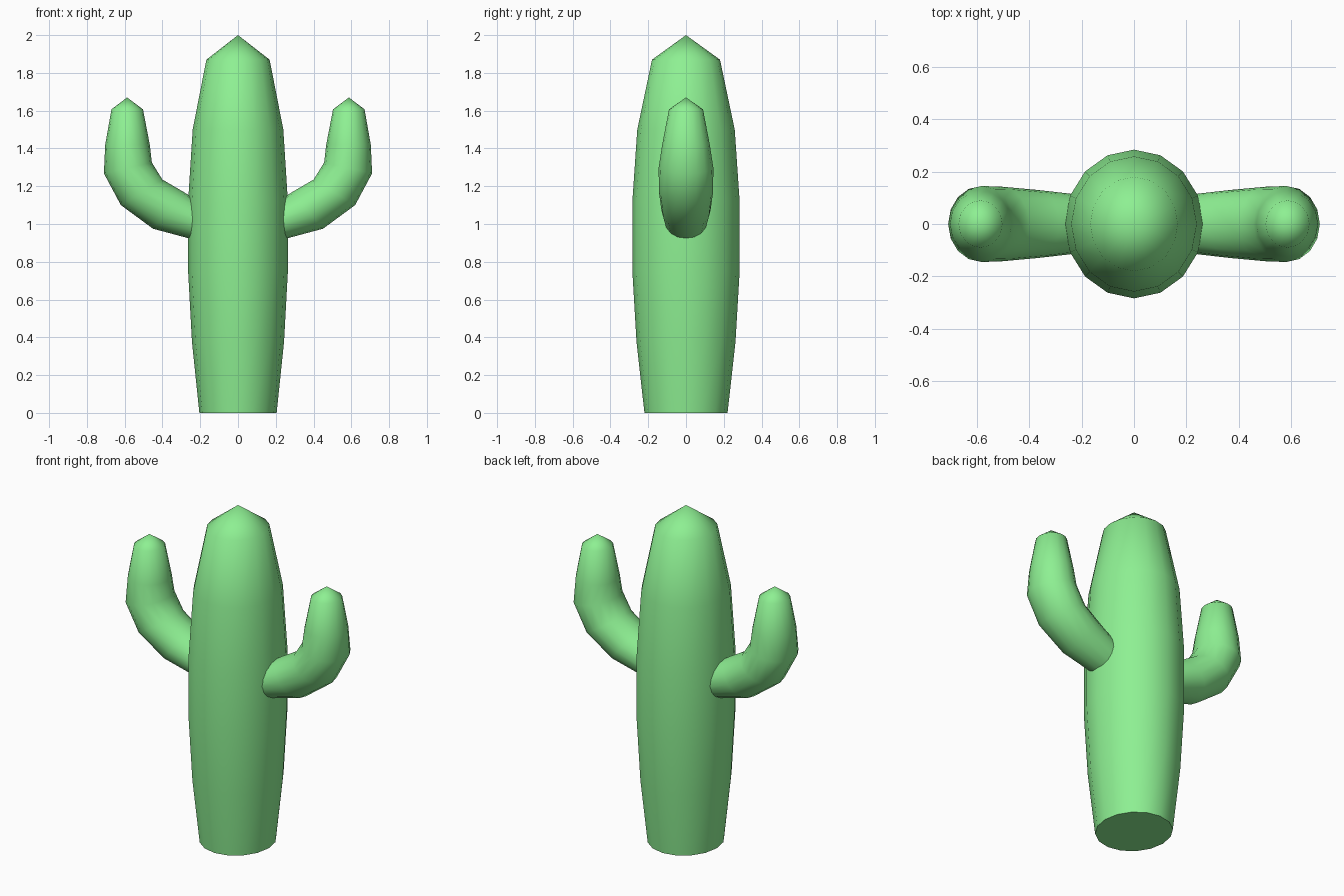
import bpy, bmesh, math
from mathutils import Vector

if "Cube" in bpy.data.objects:
    bpy.data.objects.remove(bpy.data.objects["Cube"])

SIDES = 16

green = bpy.data.materials.new("cactus_green")
green.diffuse_color = (0.27, 0.87, 0.29, 1)
green.use_nodes = True
green.node_tree.nodes["Principled BSDF"].inputs["Base Color"].default_value = green.diffuse_color


def loft(name, rings, tip):
    """Skin elliptical rings (centre, half-axis in xz, half-width in y) up to a pointed tip."""
    bm = bmesh.new()
    loops = []
    for c, u, ry in rings:
        loop = []
        for i in range(SIDES):
            a = 2 * math.pi * i / SIDES
            loop.append(bm.verts.new(Vector(c) + Vector(u) * math.cos(a)
                                     + Vector((0, ry * math.sin(a), 0))))
        loops.append(loop)
    for lo, hi in zip(loops, loops[1:]):
        for i in range(SIDES):
            j = (i + 1) % SIDES
            bm.faces.new((lo[i], lo[j], hi[j], hi[i]))
    apex = bm.verts.new(tip)
    for i in range(SIDES):
        bm.faces.new((loops[-1][i], loops[-1][(i + 1) % SIDES], apex))
    bm.faces.new(loops[0][::-1])
    bmesh.ops.recalc_face_normals(bm, faces=bm.faces[:])
    mesh = bpy.data.meshes.new(name)
    bm.to_mesh(mesh)
    bm.free()
    mesh.materials.append(green)
    obj = bpy.data.objects.new(name, mesh)
    bpy.context.collection.objects.link(obj)
    bpy.ops.object.select_all(action='DESELECT')
    obj.select_set(True)
    bpy.context.view_layer.objects.active = obj
    bpy.ops.object.shade_smooth_by_angle(angle=math.radians(65))
    return obj


# Trunk: (height, radius), slightly narrower in x than in y
trunk = [(0, 0.22), (0.375, 0.262), (0.75, 0.284), (1.12, 0.284), (1.5, 0.258), (1.87, 0.18)]
loft("trunk", [((0, 0, z), (r * 0.93, 0, 0), r) for z, r in trunk], (0, 0, 2.0))

# Arms: outer/lower point, inner/upper point, half-width in y
arm = [
    ((0.17, 0.90), (0.13, 1.07), 0.105),
    ((0.45, 0.975), (0.285, 1.168), 0.13),
    ((0.62, 1.10), (0.40, 1.235), 0.143),
    ((0.71, 1.268), (0.456, 1.325), 0.145),
    ((0.703, 1.42), (0.467, 1.42), 0.126),
    ((0.67, 1.607), (0.503, 1.607), 0.09),
]
for side, name in ((1, "right_arm"), (-1, "left_arm")):
    rings = []
    for (ox, oz), (ix, iz), ry in arm:
        rings.append(((side * (ox + ix) / 2, 0, (oz + iz) / 2),
                      (side * (ox - ix) / 2, 0, (oz - iz) / 2), ry))
    loft(name, rings, (side * 0.587, 0, 1.67))
